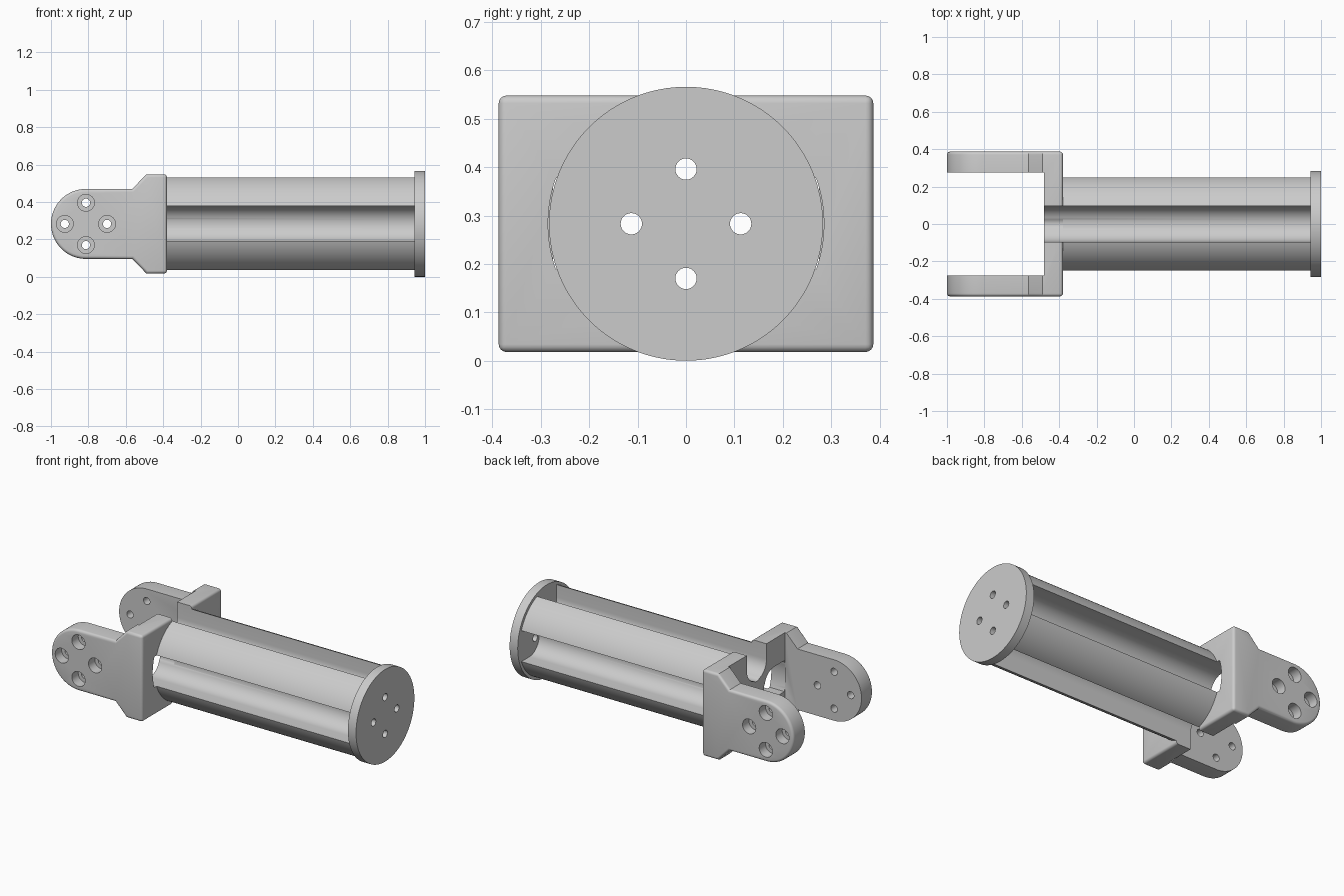
import bpy
import bmesh
from math import sin, cos, asin, pi, radians

cube = bpy.data.objects.get("Cube")
if cube:
    bpy.data.objects.remove(cube, do_unlink=True)

AXIS_Z = 0.283      # height of the long axis
TUBE_R = 0.265
BOLT_R = 0.113      # bolt circle radius

grey = bpy.data.materials.new("plain grey")
grey.use_nodes = True
grey.diffuse_color = (0.6, 0.6, 0.6, 1)
grey.node_tree.nodes["Principled BSDF"].inputs["Base Color"].default_value = (0.6, 0.6, 0.6, 1)


def arc(r, a0, a1, n, cx=0.0, cy=0.0):
    return [(cx + r * cos(a0 + (a1 - a0) * i / n), cy + r * sin(a0 + (a1 - a0) * i / n))
            for i in range(n + 1)]


def circle(r, cx=0.0, cy=0.0, n=32):
    return arc(r, 0, 2 * pi, n, cx, cy)[:-1]


def prism(name, points, axis, lo, hi, bevel_rule=None):
    """Extrude a 2D profile along X (points are y, z) or Y (points are x, z)."""
    bm = bmesh.new()
    rings = []
    for d in (lo, hi):
        rings.append([bm.verts.new((d, a, b + AXIS_Z) if axis == "X" else (a, d, b + AXIS_Z))
                      for a, b in points])
    n = len(points)
    bm.faces.new(rings[0])
    bm.faces.new(rings[1][::-1])
    for i in range(n):
        j = (i + 1) % n
        bm.faces.new((rings[0][j], rings[0][i], rings[1][i], rings[1][j]))
    bmesh.ops.recalc_face_normals(bm, faces=bm.faces)
    if bevel_rule:
        edges = [e for e in bm.edges if bevel_rule(e.verts[0].co, e.verts[1].co)]
        bmesh.ops.bevel(bm, geom=edges, offset=0.016, segments=4, profile=0.5, affect="EDGES")
    mesh = bpy.data.meshes.new(name)
    bm.to_mesh(mesh)
    bm.free()
    mesh.materials.append(grey)
    obj = bpy.data.objects.new(name, mesh)
    bpy.context.collection.objects.link(obj)
    return obj


def activate(obj):
    bpy.ops.object.select_all(action="DESELECT")
    obj.select_set(True)
    bpy.context.view_layer.objects.active = obj


def cut(target, cutter):
    mod = target.modifiers.new("cut", "BOOLEAN")
    mod.operation = "DIFFERENCE"
    mod.solver = "EXACT"
    mod.object = cutter
    activate(target)
    bpy.ops.object.modifier_apply(modifier=mod.name)
    bpy.data.objects.remove(cutter, do_unlink=True)


def quarter(points, k):
    """Turn a profile by k quarter turns."""
    for _ in range(k):
        points = [(-b, a) for a, b in points]
    return points


# Yoke: side outline extruded across the full width, outer edges rounded
upper = [(-0.565, 0.187), (-0.49, TUBE_R), (-0.38, TUBE_R)]
outline = (arc(0.187, pi / 2, 3 * pi / 2, 40, cx=-0.813)
           + [(x, -z) for x, z in upper] + upper[::-1])


def outer_edge(a, b):
    side = abs(a.y - b.y) < 1e-4 and abs(a.y) > 0.38
    rear = a.x > -0.381 and b.x > -0.381
    return side or rear


yoke = prism("fork_yoke", outline, "Y", -0.387, 0.387, outer_edge)

# Gap between the two fork arms
gap = [(-1.1, -0.4), (-0.48, -0.4), (-0.48, 0.4), (-1.1, 0.4)]
cut(yoke, prism("gap_cutter", gap, "Y", -0.275, 0.275))

# Fluted tube and end cap
tube = prism("fluted_tube", circle(TUBE_R, n=128), "X", -0.44, 0.945)
cap = prism("end_cap", circle(AXIS_Z, n=128), "X", 0.945, 1.0)

# Four round-bottomed grooves run along the tube and through the yoke
spread = asin(0.095 / 0.285)
groove = (arc(0.095, pi / 2, 3 * pi / 2, 24, cx=0.17)
          + arc(0.285, -spread, spread, 12))
for k in range(4):
    profile = quarter(groove, k)
    for part in (tube, yoke):
        cut(part, prism("groove_cutter", profile, "X", -0.481, 0.96))

# Bolt holes in the cap, with wider clearance channels through the yoke
for k in range(4):
    (y, z), = quarter([(BOLT_R, 0)], k)
    cut(cap, prism("hole_cutter", circle(0.022, y, z), "X", 0.9, 1.1))
    for part in (tube, yoke):
        cut(part, prism("channel_cutter", circle(0.043, y, z), "X", -0.5, -0.379))

# Counterbored bolt holes through both fork arms
for k in range(4):
    (x, z), = quarter([(BOLT_R, 0)], k)
    x -= 0.813
    cut(yoke, prism("hole_cutter", circle(0.022, x, z), "Y", -0.5, 0.5))
    for lo, hi in ((-0.5, -0.325), (0.325, 0.5)):
        cut(yoke, prism("counterbore_cutter", circle(0.045, x, z), "Y", lo, hi))

for part in (yoke, tube, cap):
    activate(part)
    bpy.ops.object.shade_smooth_by_angle(angle=radians(30))
